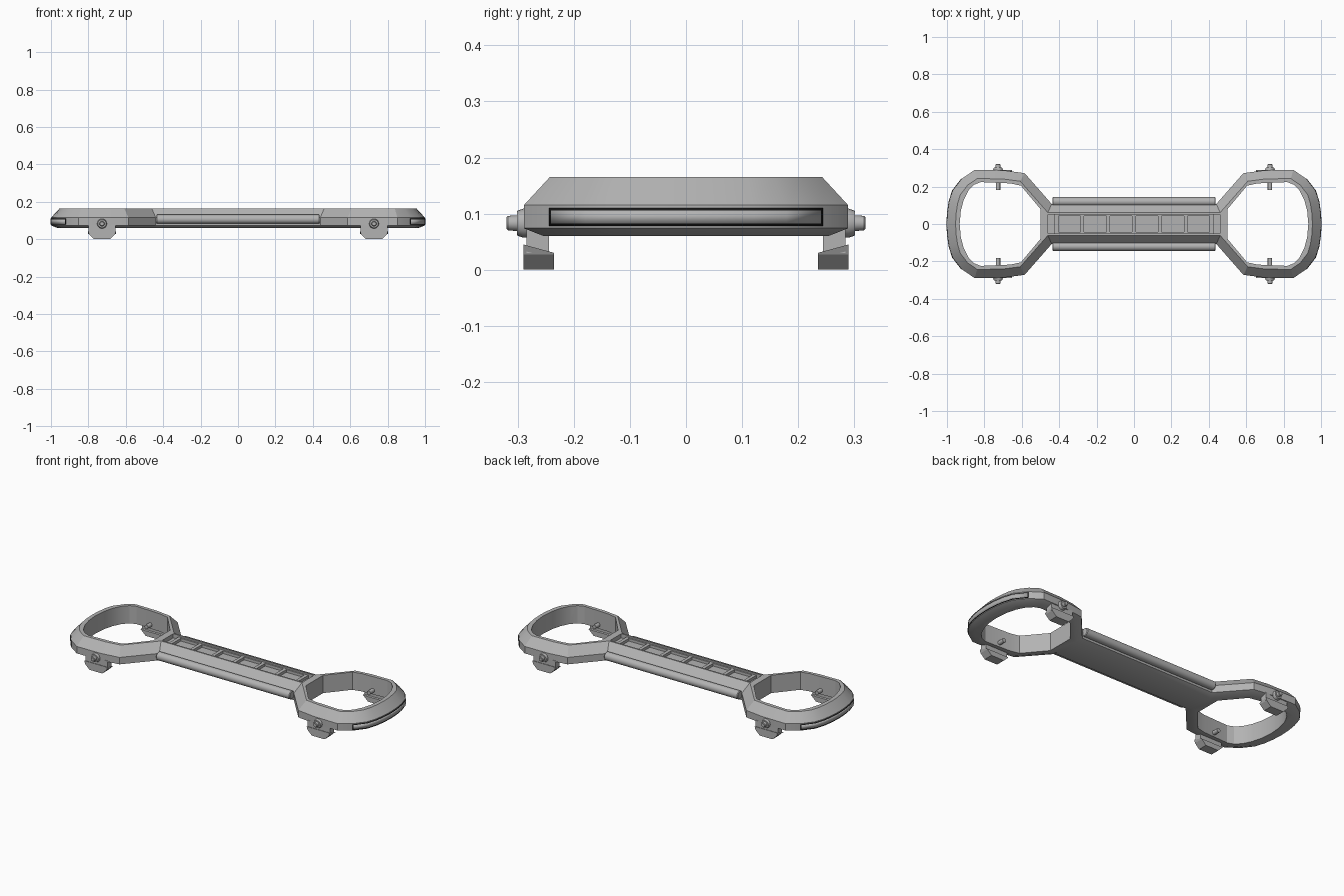
import bpy, bmesh, math
from mathutils import Vector

if "Cube" in bpy.data.objects:
    bpy.data.objects.remove(bpy.data.objects["Cube"], do_unlink=True)


def material(name, value):
    m = bpy.data.materials.new(name)
    m.use_nodes = True
    m.diffuse_color = (value, value, value, 1)
    m.node_tree.nodes["Principled BSDF"].inputs["Base Color"].default_value = (value, value, value, 1)
    return m


GREY = material("mid grey", 0.45)
BLACK = material("black trim", 0.01)


def finish(name, bm, mat=GREY, smooth=None):
    bmesh.ops.recalc_face_normals(bm, faces=bm.faces)
    me = bpy.data.meshes.new(name)
    bm.to_mesh(me)
    bm.free()
    me.materials.append(mat)
    ob = bpy.data.objects.new(name, me)
    bpy.context.collection.objects.link(ob)
    if smooth:
        shade(ob, smooth)
    return ob


def shade(ob, angle):
    bpy.ops.object.select_all(action='DESELECT')
    bpy.context.view_layer.objects.active = ob
    ob.select_set(True)
    bpy.ops.object.shade_smooth_by_angle(angle=math.radians(angle))


def loft(name, loops, mat=GREY, smooth=None):
    """Skin matching closed loops and cap both ends."""
    bm = bmesh.new()
    rings = [[bm.verts.new(p) for p in loop] for loop in loops]
    n = len(rings[0])
    for a, b in zip(rings, rings[1:]):
        for i in range(n):
            j = (i + 1) % n
            bm.faces.new((a[i], a[j], b[j], b[i]))
    bm.faces.new(rings[0])
    bm.faces.new(rings[-1])
    return finish(name, bm, mat, smooth)


def box(name, x, y, z):
    return loft(name, [[(x[0], y[0], h), (x[1], y[0], h), (x[1], y[1], h), (x[0], y[1], h)] for h in z])


def turned(name, axis, center, profile, sides=20):
    """Revolve (position, radius) pairs round a line along x or y."""
    loops = []
    for t, r in profile:
        loop = []
        for k in range(sides):
            a = math.tau * k / sides
            u, v = r * math.cos(a), r * math.sin(a)
            loop.append(Vector(center) + Vector((t, u, v) if axis == 'x' else (u, t, v)))
        loops.append(loop)
    return loft(name, loops, smooth=35)


def inset(points, d):
    """Mitred inset of a closed outline."""
    pts = [Vector(p) for p in points]
    out = []
    for i, p in enumerate(pts):
        a, b = (p - pts[i - 1]).normalized(), (pts[(i + 1) % len(pts)] - p).normalized()
        na, nb = Vector((-a.y, a.x)), Vector((-b.y, b.x))
        out.append(p + (na + nb) * (d / (1 + na.dot(nb))))
    return out


def at(points, z):
    return [(p[0], p[1], z) for p in points]


def cut(target, cutter):
    m = target.modifiers.new("cut", 'BOOLEAN')
    m.operation, m.solver, m.object = 'DIFFERENCE', 'EXACT', cutter
    bpy.context.view_layer.objects.active = target
    bpy.ops.object.modifier_apply(modifier=m.name)
    bpy.data.objects.remove(cutter, do_unlink=True)


# Body: one outline around both rings and the connecting bar, counterclockwise
END = [(1, 0), (.997, .06), (.988, .12), (.97, .178), (.92, .243)]
quarter = END + [(.852, .289), (.70, .287), (.585, .272), (.44, .107)]
upper = quarter + [(-x, y) for x, y in reversed(quarter)]
outline = upper + [(-x, -y) for x, y in upper[1:-1]]
body = loft("body", [at(inset(outline, .035), .06), at(outline, .074),
                     at(outline, .115), at(inset(outline, .046), .165)])

# Ring openings
rim = [(.932, 0), (.926, .07), (.91, .13), (.885, .18), (.855, .21), (.82, .224),
       (.66, .217), (.605, .205), (.50, .08)]
hole = rim + [(x, -y) for x, y in reversed(rim[1:])]
for s in (1, -1):
    cut(body, loft("opening_cutter", [at([(s * x, y) for x, y in hole], z) for z in (0, .3)]))

# Tray in the bar, with a raised grid
cut(body, box("tray_cutter", (-.46, .46), (-.052, .052), (.14, .3)))
shade(body, 22)
for i in range(7):
    x = (i - 3) * .138
    box("tray_rib", (x - .01, x + .01), (-.052, .052), (.138, .156))
for s in (1, -1):
    box("tray_rail", (-.424, .424), sorted((s * .043, s * .053)), (.138, .156))
    # Side grip tubes
    turned("grip_tube", 'x', (0, s * .12, .107),
           [(-.437, .02), (-.433, .024), (.433, .024), (.437, .02)], 24)

# Feet and pivot pins on both sides of each ring
for sx in (1, -1):
    for sy in (1, -1):
        cx = sx * .727
        foot = []
        for y, top in ((.235, .03), (.29, .045)):
            shape = [(-.075, top), (.075, top), (.07, .027), (.042, 0), (-.042, 0), (-.07, .027)]
            foot.append([(cx + x, sy * y, z) for x, z in shape])
        loft("foot", foot)
        box("foot_neck", (cx - .072, cx + .072), sorted((sy * .244, sy * .284)), (.03, .08))
        turned("pivot_hub", 'y', (cx, 0, .083),
               [(sy * .27, .026), (sy * .29, .026), (sy * .301, .022), (sy * .301, .014),
                (sy * .317, .013), (sy * .32, .010)])
        turned("inner_pin", 'y', (cx, 0, .083), [(sy * .182, .012), (sy * .24, .012)], 16)

# End light strips: a thin plate with a dark border, following the curved wall
arc = [(x, -y) for x, y in reversed(END[1:])] + END


def strip(name, sx, out, lo, hi, shrink, mat):
    bm = bmesh.new()
    rows = []
    for i, (x, y) in enumerate(arc):
        a, b = Vector(arc[max(i - 1, 0)]), Vector(arc[min(i + 1, len(arc) - 1)])
        d = (b - a).normalized()
        p = Vector((x, y)) + Vector((d.y, -d.x)) * out
        if i in (0, len(arc) - 1):
            p -= d * shrink * (1 if i else -1)
        rows.append([bm.verts.new((sx * p.x, p.y, z)) for z in (lo, hi)])
    for a, b in zip(rows, rows[1:]):
        bm.faces.new((a[0], b[0], b[1], a[1]))
    ob = finish(name, bm, mat, 30)
    m = ob.modifiers.new("thickness", 'SOLIDIFY')
    m.thickness, m.offset = .002, 0


for sx in (1, -1):
    strip("strip_border", sx, .001, .078, .110, 0, BLACK)
    strip("light_strip", sx, .002, .082, .106, .005, GREY)
